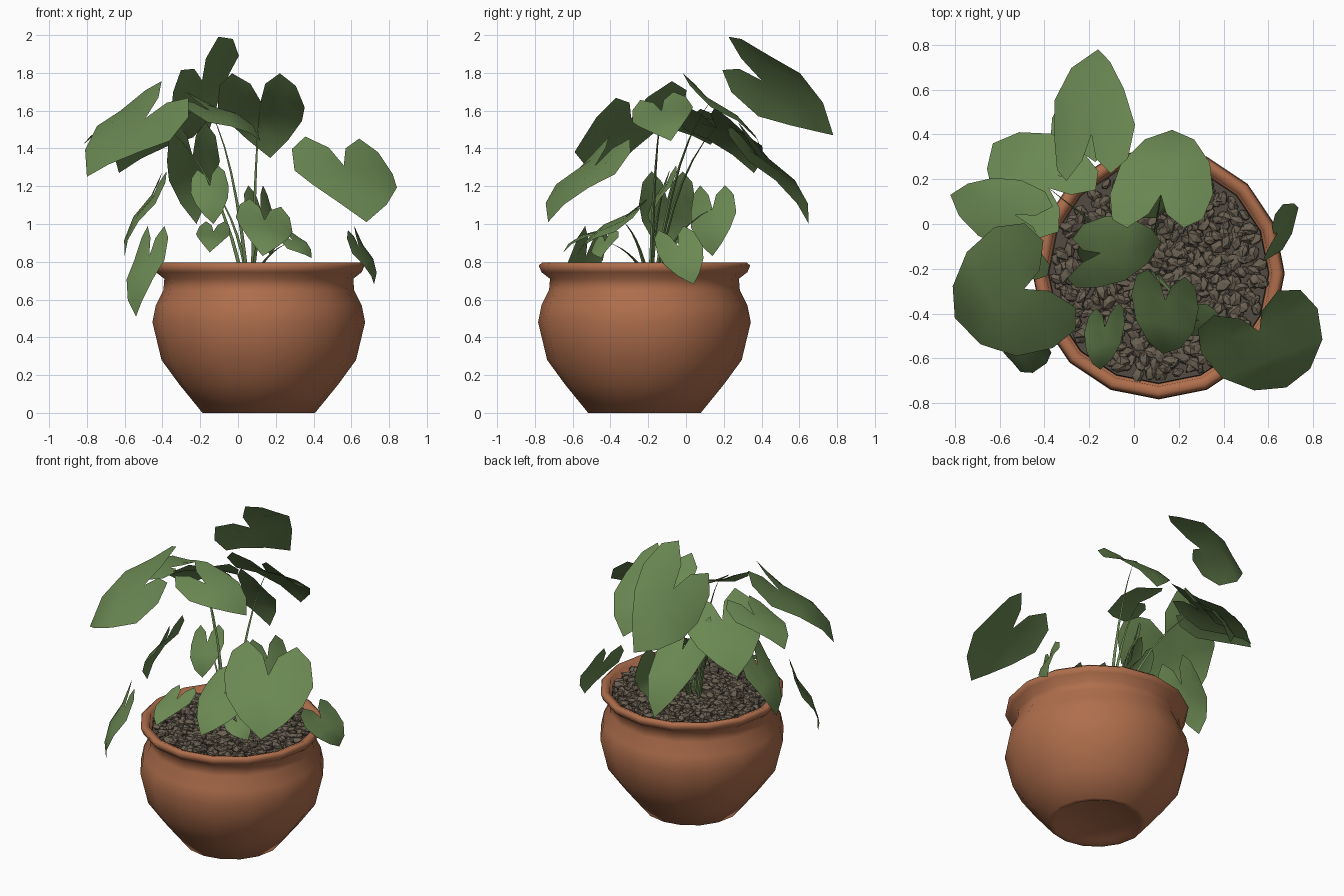
import bpy, bmesh, math, random
from mathutils import Vector, Matrix

if "Cube" in bpy.data.objects:
    bpy.data.objects.remove(bpy.data.objects["Cube"])

random.seed(4)
CX, CY = 0.11, -0.22          # pot axis


def material(name, rgb):
    m = bpy.data.materials.new(name)
    m.diffuse_color = (*rgb, 1)
    m.use_nodes = True
    m.node_tree.nodes["Principled BSDF"].inputs["Base Color"].default_value = m.diffuse_color
    return m


TERRACOTTA = material("terracotta", (0.43, 0.157, 0.073))
GREEN = material("leaf green", (0.145, 0.245, 0.085))
STONE = material("gravel brown", (0.145, 0.118, 0.084))
SOIL = material("dark soil", (0.085, 0.070, 0.055))


def finish(bm, name, mat, angle=None):
    me = bpy.data.meshes.new(name)
    bm.to_mesh(me)
    bm.free()
    ob = bpy.data.objects.new(name, me)
    me.materials.append(mat)
    bpy.context.collection.objects.link(ob)
    if angle:
        bpy.ops.object.select_all(action='DESELECT')
        ob.select_set(True)
        bpy.context.view_layer.objects.active = ob
        bpy.ops.object.shade_smooth_by_angle(angle=math.radians(angle))
    return ob


def lathe(name, profile, mat, sides, angle):
    bm = bmesh.new()
    rings = []
    for r, z in profile:
        rings.append([bm.verts.new((CX + r * math.cos(2 * math.pi * i / sides),
                                    CY + r * math.sin(2 * math.pi * i / sides), z))
                      for i in range(sides)])
    for a, b in zip(rings, rings[1:]):
        for i in range(sides):
            j = (i + 1) % sides
            bm.faces.new((a[i], a[j], b[j], b[i]))
    bm.faces.new(rings[0][::-1])
    bm.faces.new(rings[-1])
    return finish(bm, name, mat, angle)


# Pot: slightly recessed foot, round belly, neck and flared rim
lathe("pot", [(0.24, 0.015), (0.27, 0.0), (0.298, 0.0), (0.42, 0.15), (0.515, 0.28),
              (0.563, 0.48), (0.545, 0.57), (0.505, 0.65), (0.50, 0.71), (0.545, 0.745),
              (0.56, 0.78), (0.54, 0.797), (0.505, 0.785), (0.49, 0.70)],
      TERRACOTTA, 16, 85)
lathe("soil", [(0.495, 0.71), (0.49, 0.745)], SOIL, 16, 30)

# Gravel: squashed, jittered low-poly stones on the soil
STONES = 520
bm = bmesh.new()
for k in range(STONES):
    rad = 0.465 * math.sqrt((k + 0.5) / STONES)
    a = k * 2.39996 + random.uniform(-0.1, 0.1)
    s = random.uniform(0.02, 0.034)
    rot = Matrix.Rotation(random.uniform(0, 6.28), 4, 'Z') @ \
        Matrix.Rotation(random.uniform(-0.7, 0.7), 4, 'X')
    mtx = Matrix.Translation((CX + rad * math.cos(a), CY + rad * math.sin(a),
                              0.758 + random.uniform(-0.008, 0.012))) @ rot @ \
        Matrix.Diagonal((s * 1.3, s * 0.9, s * 0.7, 1))
    res = bmesh.ops.create_icosphere(bm, subdivisions=1, radius=1, matrix=mtx)
    for v in res['verts']:
        v.co += Vector([random.uniform(-0.15, 0.15) * s for _ in range(3)])
finish(bm, "gravel", STONE)

# Heart-shaped half leaf: (across, along), shared by both halves
RIB = [(0, 0), (0, 0.35), (0, 0.7), (0, 1)]
HALF = [(0.17, -0.3), (0.55, -0.5), (0.88, -0.32), (1, 0.06), (0.86, 0.42),
        (0.48, 0.76), (0.47, -0.08), (0.45, 0.36)]
# indices: 0-3 rib, 4-9 outline, 10-11 inner points
FACES = [(0, 4, 5, 10), (10, 5, 6, 7), (0, 10, 11, 1), (10, 7, 8, 11),
         (11, 8, 9), (1, 11, 9, 2), (2, 9, 3)]


def leaf(name, notch, tip, half):
    n, t, w = Vector(notch), Vector(tip), Vector(half)
    axis = t - n
    normal = axis.cross(w).normalized()
    if normal.z < 0:
        normal.negate()

    def place(u, v):
        lift = 0.5 * max(0, v) * (1 - v) * axis.length      # arch toward the tip
        lift += (0.12 * abs(u) - 0.26 * u * u) * w.length   # cupped blade, drooping edge
        return n + w * u + axis * v + normal * lift

    bm = bmesh.new()
    rib = [bm.verts.new(place(*p)) for p in RIB]
    for side in (1, -1):
        vs = rib + [bm.verts.new(place(u * side, v)) for u, v in HALF]
        for f in FACES:
            bm.faces.new([vs[i] for i in f][::side])
    bmesh.ops.recalc_face_normals(bm, faces=bm.faces)
    bm.normal_update()
    if sum((f.normal.dot(normal) for f in bm.faces)) < 0:
        bmesh.ops.reverse_faces(bm, faces=bm.faces)
    finish(bm, name, GREEN, 60)


def stem(name, end):
    # thin tapering stalk, rising first and then bending out to the leaf
    e = Vector(end)
    a = Vector((0.06 + 0.12 * e.x, -0.17 + 0.12 * e.y, 0.74))
    c = Vector((a.x * 0.65 + e.x * 0.35, a.y * 0.65 + e.y * 0.35, 0.74 + (e.z - 0.74) * 0.75))
    bm = bmesh.new()
    prev = None
    for i in range(7):
        t = i / 6
        p = a * (1 - t) ** 2 + c * 2 * t * (1 - t) + e * t * t
        r = 0.013 * (1 - t) + 0.001
        ring = [bm.verts.new(p + Vector((r * math.cos(q * 2.094), r * math.sin(q * 2.094), 0)))
                for q in range(3)]
        if prev:
            for q in range(3):
                bm.faces.new((prev[q], prev[(q + 1) % 3], ring[(q + 1) % 3], ring[q]))
        prev = ring
    finish(bm, name, GREEN, 80)


# Leaves: stalk point, tip, half-width vector
LEAVES = [
    ((-0.19, 0.40, 1.76), (-0.16, 0.78, 1.47), (0.18, 0.03, 0.16)),
    ((0.12, 0.13, 1.65), (0.17, 0.42, 1.35), (0.23, 0.0, 0.0)),
    ((-0.15, -0.13, 1.60), (0.12, -0.08, 1.44), (-0.02, -0.16, -0.04)),
    ((-0.49, -0.29, 1.56), (-0.80, -0.42, 1.25), (0.13, -0.27, -0.08)),
    ((0.56, -0.48, 1.31), (0.68, -0.73, 1.01), (0.26, 0.1, -0.01)),
    ((0.14, -0.34, 1.02), (0.13, -0.58, 0.83), (0.15, -0.03, -0.04)),
    ((-0.38, 0.16, 1.51), (-0.63, 0.36, 1.27), (0.15, 0.17, -0.02)),
    ((-0.24, 0.38, 1.36), (-0.22, 0.65, 1.0), (0.14, 0.06, 0.0)),
    ((-0.53, 0.04, 1.54), (-0.82, 0.13, 1.42), (0.04, 0.15, 0.02)),
    ((-0.46, -0.10, 1.13), (-0.60, -0.10, 0.83), (-0.02, 0.15, 0.0)),
    ((-0.47, -0.53, 0.83), (-0.54, -0.62, 0.51), (0.08, -0.09, 0.0)),
    ((0.64, -0.04, 0.88), (0.72, 0.04, 0.68), (0.03, 0.12, 0.02)),
    ((0.12, 0.14, 1.08), (0.17, 0.14, 0.83), (0.07, 0.12, 0.0)),
    ((-0.15, -0.11, 1.2), (-0.13, -0.19, 1.0), (0.1, 0.03, 0.02)),
    ((-0.13, -0.46, 0.96), (-0.15, -0.65, 0.85), (0.09, 0.02, 0.0)),
    ((0.29, -0.43, 0.91), (0.39, -0.45, 0.82), (0.03, 0.07, 0.03)),
]
for i, (n, t, w) in enumerate(LEAVES, 1):
    leaf(f"leaf_{i}", n, t, w)
    if n[0] ** 2 + n[1] ** 2 < 0.18 or i == 16:      # inner leaves show their stalks
        stem(f"stem_{i}", n)
